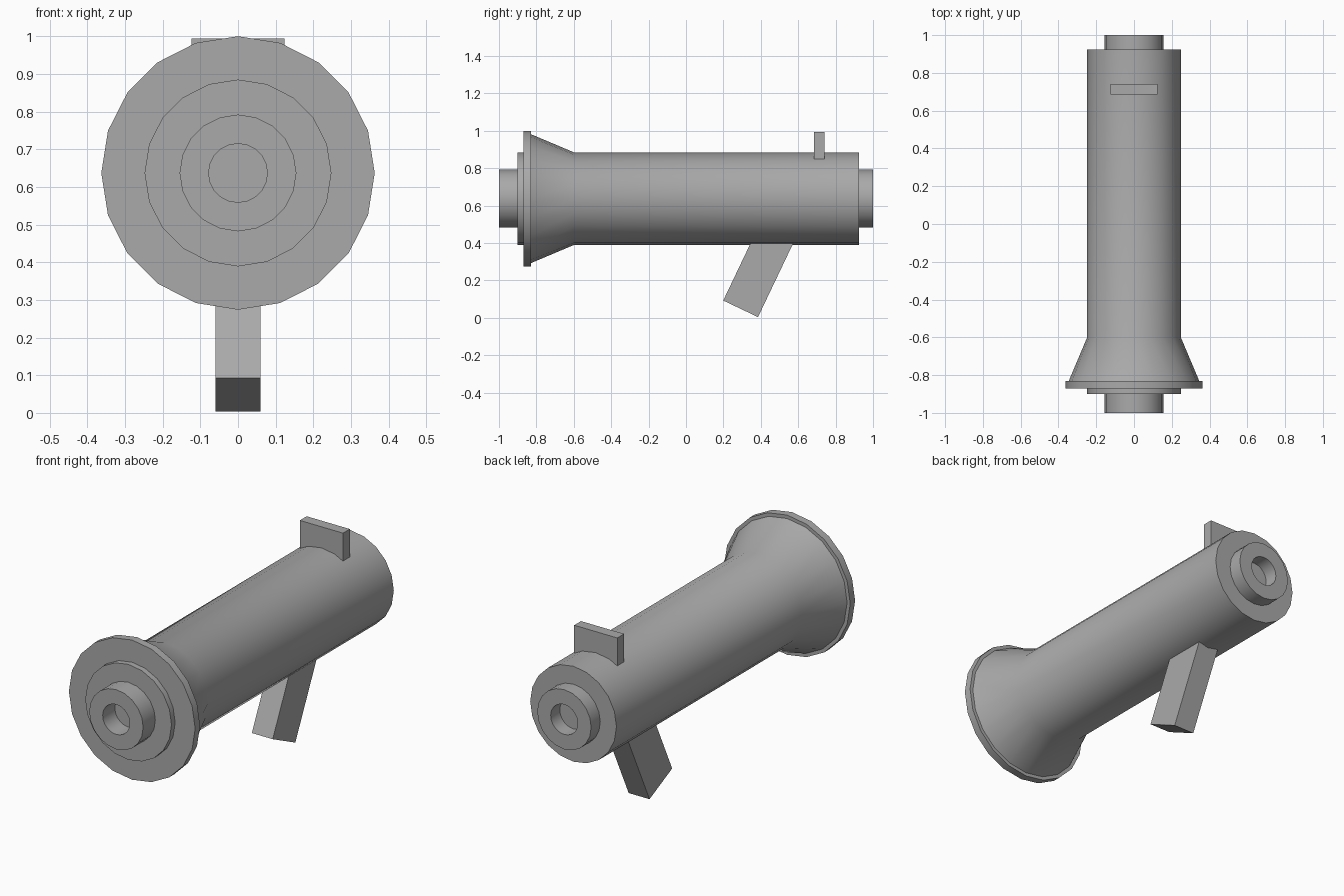
import bpy, bmesh, math
from mathutils import Matrix, Vector

cube = bpy.data.objects.get("Cube")
if cube:
    bpy.data.objects.remove(cube, do_unlink=True)

AXIS_Z = 0.637   # height of the tube's centre line
SIDES = 20

grey = bpy.data.materials.new("plain grey")
grey.use_nodes = True
COLOUR = (0.4, 0.4, 0.4, 1)
grey.diffuse_color = COLOUR
grey.node_tree.nodes["Principled BSDF"].inputs["Base Color"].default_value = COLOUR


def finish(bm, name, smooth=False):
    bmesh.ops.recalc_face_normals(bm, faces=bm.faces)
    mesh = bpy.data.meshes.new(name)
    bm.to_mesh(mesh)
    bm.free()
    mesh.materials.append(grey)
    obj = bpy.data.objects.new(name, mesh)
    bpy.context.collection.objects.link(obj)
    if smooth:
        bpy.ops.object.select_all(action='DESELECT')
        obj.select_set(True)
        bpy.context.view_layer.objects.active = obj
        bpy.ops.object.shade_smooth_by_angle(angle=math.radians(30))
    return obj


def lathe(name, profile):
    """Turn (radius, y) points around the tube's centre line."""
    bm = bmesh.new()
    rings = []
    for r, y in profile:
        ring = []
        for i in range(SIDES):
            a = 2 * math.pi * i / SIDES
            ring.append(bm.verts.new((r * math.cos(a), y, AXIS_Z + r * math.sin(a))))
        rings.append(ring)
    for a, b in zip(rings, rings[1:]):
        for i in range(SIDES):
            j = (i + 1) % SIDES
            bm.faces.new((a[i], a[j], b[j], b[i]))
    # Flat caps at both ends of the profile
    bm.faces.new(rings[0])
    bm.faces.new(rings[-1])
    return finish(bm, name, True)


def box(name, centre, size, tilt=0):
    bm = bmesh.new()
    matrix = (Matrix.Translation(Vector(centre)) @ Matrix.Rotation(-tilt, 4, 'X')
              @ Matrix.Diagonal((*size, 1)))
    bmesh.ops.create_cube(bm, size=1, matrix=matrix)
    return finish(bm, name)


# Main tube with its flared front, wide rim and front collar
lathe("tube_body", [(0.248, -0.9), (0.248, -0.87), (0.363, -0.87), (0.363, -0.83),
                    (0.345, -0.83), (0.248, -0.6), (0.248, 0.925)])

# Hollow nozzles at both ends
for name, tip, base in (("front_nozzle", -1, -0.9), ("rear_nozzle", 1, 0.925)):
    lathe(name, [(0.155, base), (0.155, tip), (0.078, tip), (0.078, base)])

# Sight plate on top
box("top_sight", (0, 0.713, 0.922), (0.248, 0.056, 0.145))

# Slanted grip, running up into the tube
tilt = math.radians(25.5)
length = 0.5
bottom = Vector((0, 0.292, 0.048))
up = Vector((0, math.sin(tilt), math.cos(tilt)))
box("grip", bottom + up * length / 2, (0.12, 0.206, length), tilt)
